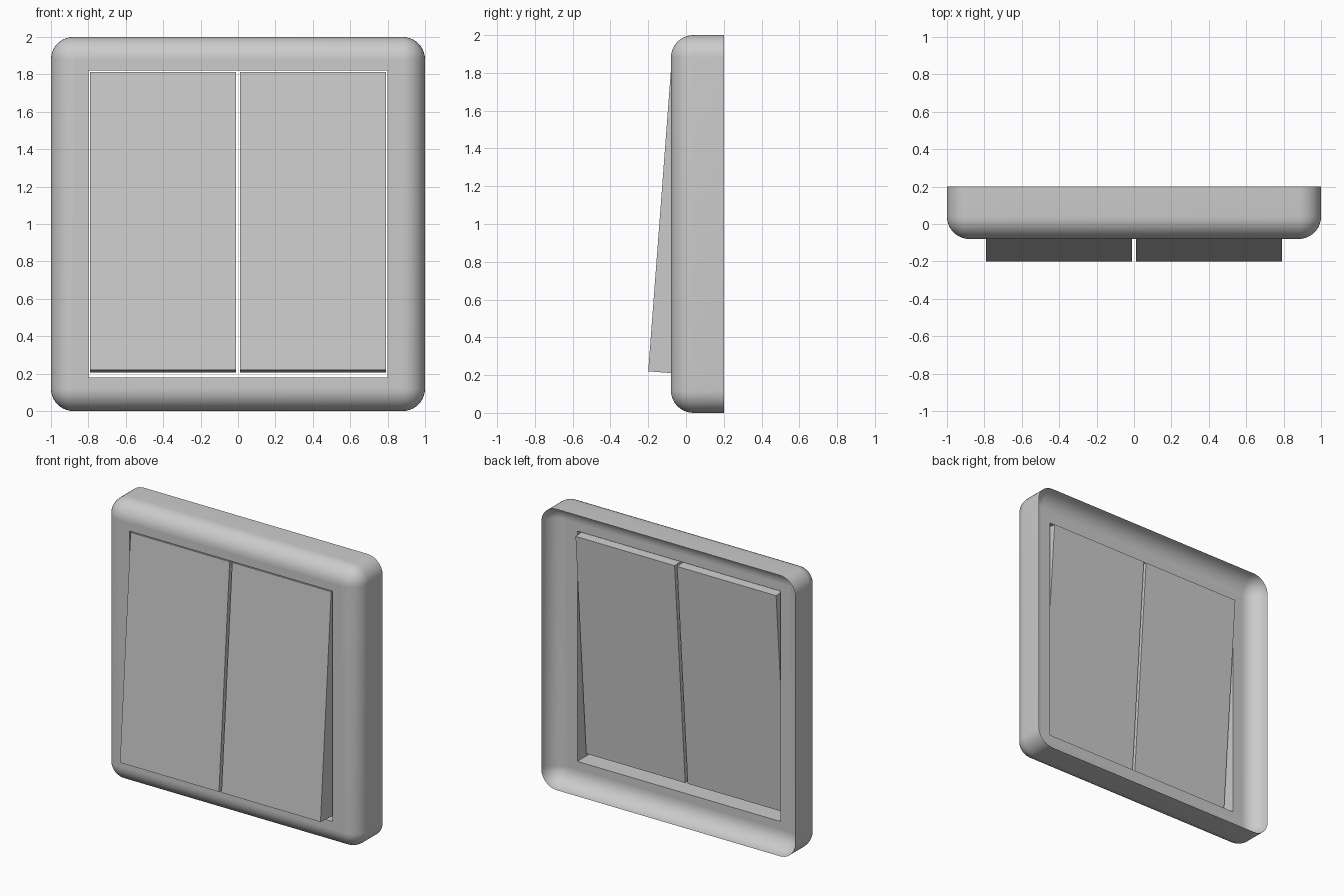
import bpy
import bmesh
from math import sin, cos, pi, radians
from mathutils import Vector

default = bpy.data.objects.get("Cube")
if default:
    bpy.data.objects.remove(default, do_unlink=True)

grey = bpy.data.materials.new("light grey plastic")
grey.use_nodes = True
colour = (0.6, 0.6, 0.6, 1.0)
grey.diffuse_color = colour
grey.node_tree.nodes["Principled BSDF"].inputs["Base Color"].default_value = colour

FRONT, BACK = -0.08, 0.2      # depth range of the frame
RADIUS = 0.12                 # rounding of corners and front edge
STEPS = 10
HOLE_X, HOLE_Z = 0.8, 0.82    # half size of the opening


def make_object(name, bm):
    bmesh.ops.remove_doubles(bm, verts=bm.verts, dist=0.0001)
    bmesh.ops.recalc_face_normals(bm, faces=bm.faces)
    mesh = bpy.data.meshes.new(name)
    bm.to_mesh(mesh)
    bm.free()
    mesh.materials.append(grey)
    obj = bpy.data.objects.new(name, mesh)
    bpy.context.collection.objects.link(obj)
    return obj


def ring(bm, half_x, half_z, radius, y):
    """Rectangle with rounded corners, centred at z = 1."""
    verts = []
    for quarter, (sx, sz) in enumerate([(1, 1), (-1, 1), (-1, -1), (1, -1)]):
        for i in range(STEPS + 1):
            a = (quarter + i / STEPS) * pi / 2
            verts.append(bm.verts.new((sx * (half_x - radius) + radius * cos(a), y,
                                       1 + sz * (half_z - radius) + radius * sin(a))))
    return verts


# Frame: rounded front skin, straight sides, hollowed back and a deep opening
bm = bmesh.new()
rings = [ring(bm, HOLE_X, HOLE_Z, 0, FRONT)]
angles = [i / STEPS * pi / 2 for i in range(STEPS + 1)]
for a in angles:
    r = RADIUS * sin(a)
    rings.append(ring(bm, 1 - RADIUS + r, 1 - RADIUS + r, r, FRONT + RADIUS * (1 - cos(a))))
for a in reversed(angles):
    r = RADIUS * sin(a)
    rings.append(ring(bm, 1 - RADIUS + r, 1 - RADIUS + r, r, BACK - RADIUS * cos(a)))
rings.append(ring(bm, HOLE_X, HOLE_Z, 0, BACK - RADIUS))
for k, first in enumerate(rings):
    second = rings[(k + 1) % len(rings)]
    for i in range(len(first)):
        j = (i + 1) % len(first)
        bm.faces.new((first[i], first[j], second[j], second[i]))
frame = make_object("frame", bm)

bpy.ops.object.select_all(action='DESELECT')
frame.select_set(True)
bpy.context.view_layer.objects.active = frame
bpy.ops.object.shade_smooth_by_angle(angle=radians(30))
for face in frame.data.polygons:
    if abs(face.normal.y) > 0.999:
        face.use_smooth = False

# Rockers: thick tilted blocks, lower edge standing out
low = Vector((0, -0.2, 0.22))
high = Vector((0, -0.08, 1.813))
up = (high - low).normalized()
thickness = Vector((0, up.z, -up.y)) * 0.195
section = [low, high, high + thickness, low + thickness]

for name, x0, x1 in (("right_rocker", -0.79, -0.01), ("left_rocker", 0.01, 0.79)):
    bm = bmesh.new()
    face = bm.faces.new([bm.verts.new(p + Vector((x0, 0, 0))) for p in section])
    swept = bmesh.ops.extrude_face_region(bm, geom=[face], use_keep_orig=True)
    moved = [v for v in swept["geom"] if isinstance(v, bmesh.types.BMVert)]
    bmesh.ops.translate(bm, verts=moved, vec=(x1 - x0, 0, 0))
    make_object(name, bm)
